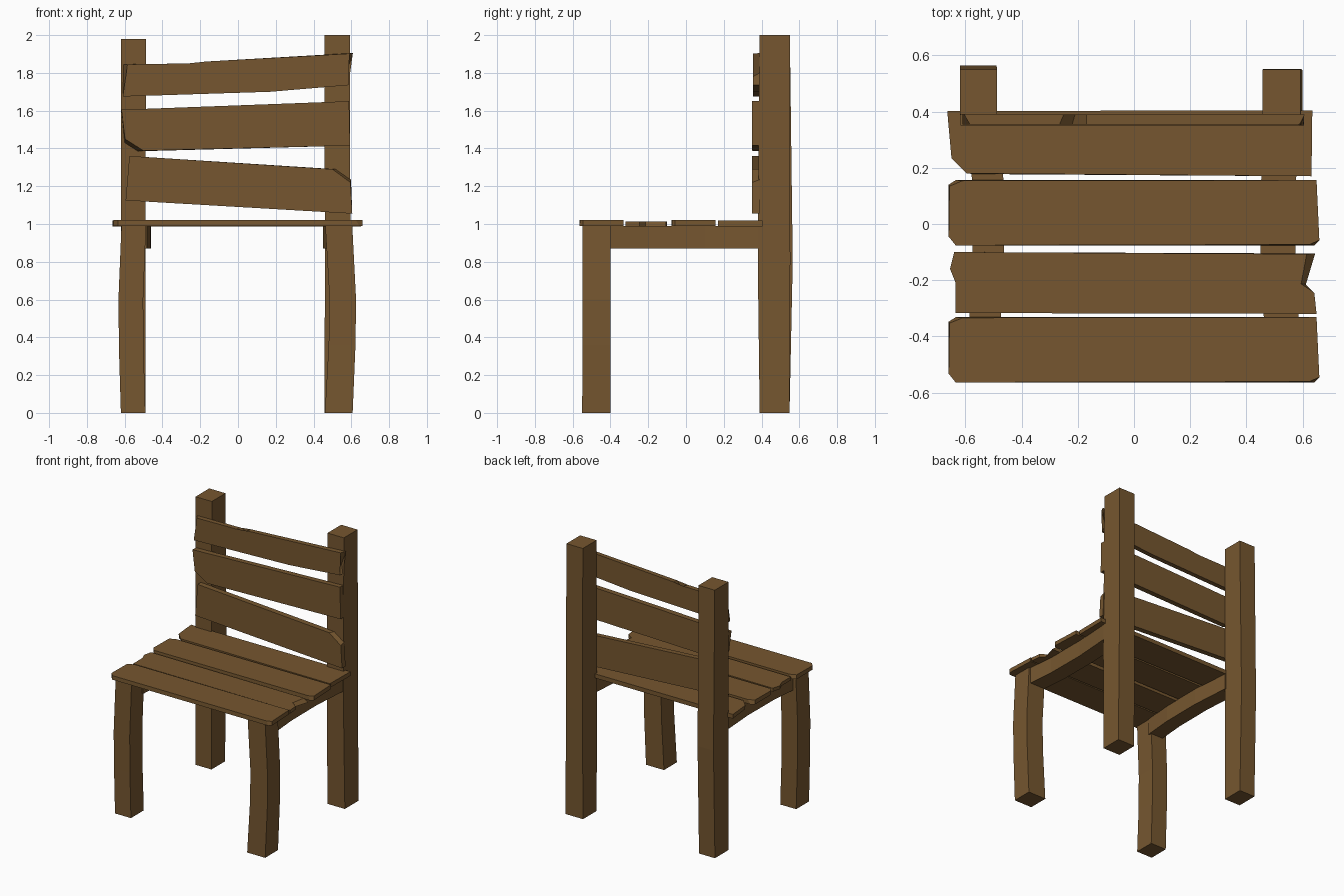
import bpy
import bmesh

wood = bpy.data.materials.new("brown wood")
wood.diffuse_color = (0.18, 0.094, 0.029, 1)


def finish(name, bm):
    bmesh.ops.recalc_face_normals(bm, faces=bm.faces)
    me = bpy.data.meshes.new(name)
    bm.to_mesh(me)
    bm.free()
    me.materials.append(wood)
    ob = bpy.data.objects.new(name, me)
    bpy.context.collection.objects.link(ob)
    return ob


def skin(name, rings):
    """Join matching rings of points into a closed solid."""
    bm = bmesh.new()
    loops = [[bm.verts.new(p) for p in r] for r in rings]
    n = len(loops[0])
    for a, b in zip(loops, loops[1:]):
        for i in range(n):
            j = (i + 1) % n
            bm.faces.new((a[i], a[j], b[j], b[i]))
    caps = [bm.faces.new(loops[0]), bm.faces.new(loops[-1])]
    bmesh.ops.triangulate(bm, faces=caps)
    return finish(name, bm)


def post(name, sections):
    """Upright beam from (z, x0, x1, y0, y1) sections."""
    skin(name, [[(x0, y0, z), (x1, y0, z), (x1, y1, z), (x0, y1, z)]
                for z, x0, x1, y0, y1 in sections])


def board(name, outline, worn, low, high, upright=False):
    """Plank from an outline; worn moves chipped corners of the visible face."""
    face = [worn.get(i, p) for i, p in enumerate(outline)]
    if upright:
        rings = [[(u, high, v) for u, v in outline], [(u, low, v) for u, v in face]]
    else:
        rings = [[(u, v, low) for u, v in outline], [(u, v, high) for u, v in face]]
    skin(name, rings)


# Legs, slightly bowed
post("front_leg_left", [(0, -0.62, -0.49, -0.55, -0.40),
                        (0.33, -0.63, -0.5, -0.547, -0.40),
                        (0.6, -0.633, -0.502, -0.547, -0.40),
                        (0.99, -0.617, -0.487, -0.547, -0.40)])
post("front_leg_right", [(0, 0.46, 0.607, -0.55, -0.40),
                         (0.36, 0.48, 0.622, -0.547, -0.40),
                         (0.6, 0.485, 0.625, -0.547, -0.40),
                         (0.99, 0.462, 0.605, -0.547, -0.40)])
post("back_leg_left", [(0, -0.62, -0.49, 0.39, 0.548),
                       (0.8, -0.62, -0.49, 0.388, 0.565),
                       (1.98, -0.62, -0.487, 0.39, 0.55)])
post("back_leg_right", [(0, 0.458, 0.6, 0.39, 0.548),
                        (0.8, 0.46, 0.595, 0.38, 0.552),
                        (2.0, 0.458, 0.592, 0.39, 0.55)])

# Side rails under the seat, bowed inward
for name, s, w in (("side_rail_left", -1, 0.0), ("side_rail_right", 1, -0.012)):
    rings = []
    for y, inner in ((-0.42, 0.482), (-0.2, 0.463), (0.1, 0.461), (0.4, 0.482)):
        a, b = s * (inner + w), s * (inner + 0.112)
        rings.append([(a, y, 0.87), (b, y, 0.87), (b, y, 0.99), (a, y, 0.99)])
    skin(name, rings)

# Seat planks
for i, y in enumerate((-0.448, 0.04)):
    board(f"seat_plank_whole_{i + 1}",
          [(-0.66, y + 0.1), (-0.635, y + 0.116), (0.65, y + 0.116),
           (0.66, y - 0.098), (0.642, y - 0.116), (-0.635, y - 0.116),
           (-0.66, y - 0.085)],
          {0: (-0.657, y + 0.095), 1: (-0.61, y + 0.114), 4: (0.625, y - 0.113)},
          0.99, 1.02)
board("seat_plank_chipped",
      [(-0.64, -0.10), (0.645, -0.105), (0.612, -0.215), (0.642, -0.245),
       (0.65, -0.32), (-0.635, -0.317), (-0.635, -0.21), (-0.655, -0.16)],
      {1: (0.615, -0.107), 2: (0.595, -0.213)}, 0.988, 1.013)
board("seat_plank_rear",
      [(-0.665, 0.402), (0.635, 0.405), (0.632, 0.17), (-0.572, 0.178),
       (-0.645, 0.235)],
      {3: (-0.595, 0.18), 4: (-0.65, 0.235)}, 0.987, 1.018)

# Crooked back slats
board("back_slat_low",
      [(-0.575, 1.36), (0.52, 1.29), (0.598, 1.235), (0.605, 1.055),
       (-0.595, 1.125)],
      {1: (0.5, 1.29), 2: (0.595, 1.22)}, 0.35, 0.39, True)
board("back_slat_middle",
      [(-0.617, 1.605), (0.588, 1.65), (0.593, 1.415), (-0.53, 1.385),
       (-0.6, 1.43)],
      {3: (-0.5, 1.388), 4: (-0.598, 1.45)}, 0.35, 0.39, True)
board("back_slat_top",
      [(-0.605, 1.845), (-0.25, 1.85), (-0.21, 1.835), (-0.17, 1.86),
       (0.608, 1.905), (0.575, 1.8), (0.585, 1.735), (0.17, 1.70),
       (-0.61, 1.675)],
      {0: (-0.585, 1.845), 1: (-0.265, 1.85), 2: (-0.22, 1.812),
       4: (0.59, 1.902), 5: (0.548, 1.78)}, 0.355, 0.39, True)
